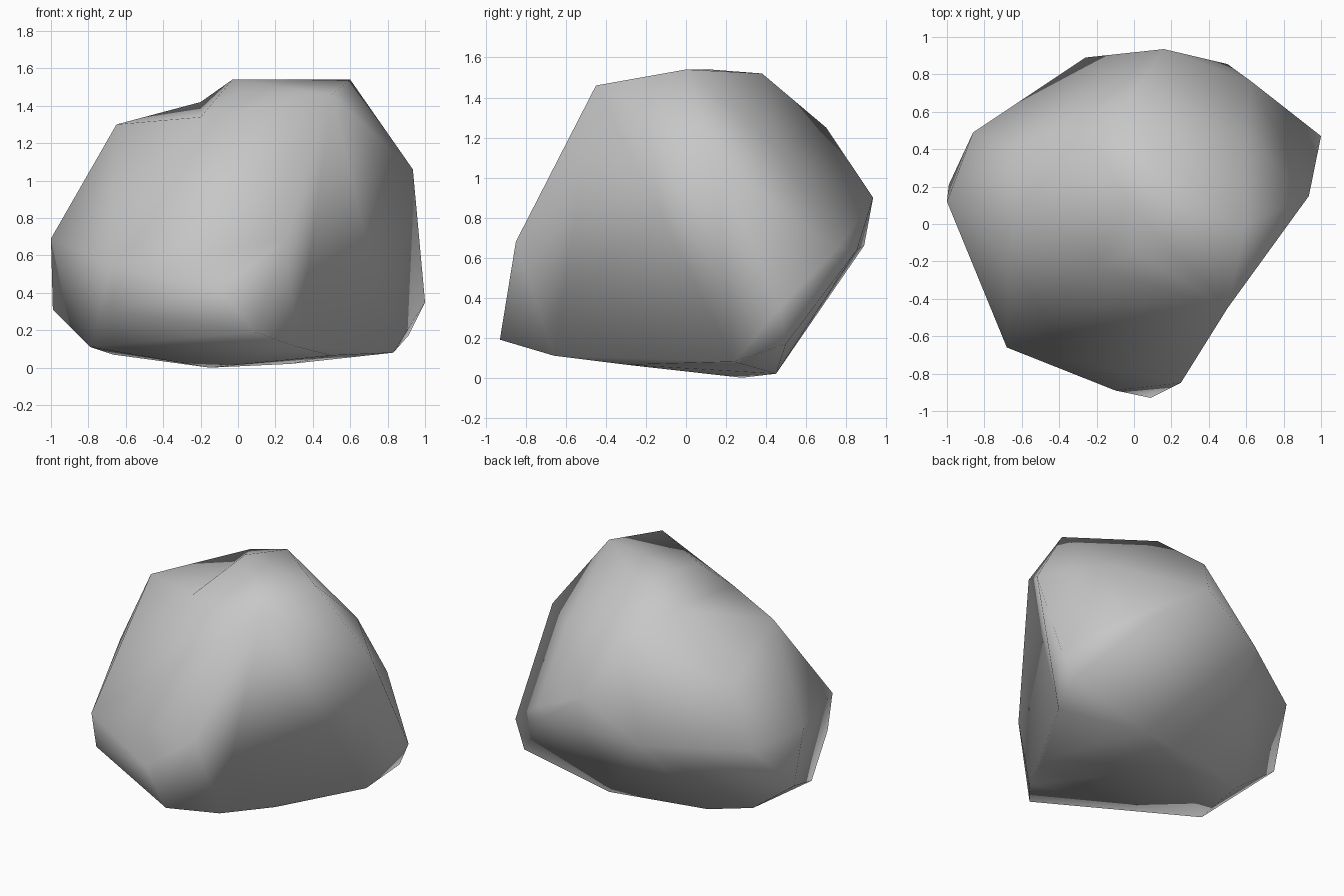
import bpy
import bmesh
from mathutils import Vector

cube = bpy.data.objects.get("Cube")
if cube:
    bpy.data.objects.remove(cube, do_unlink=True)

# One plain stone colour
stone = bpy.data.materials.new("stone_grey")
grey = (0.57, 0.57, 0.57, 1)
stone.diffuse_color = grey
stone.use_nodes = True
stone.node_tree.nodes["Principled BSDF"].inputs["Base Color"].default_value = grey

# Named corners beside the chipped notch and the flank
ledge, chip, crest = (-.65, -.04, 1.3), (-.2, -.24, 1.34), (-.03, .12, 1.54)
shoulder, brow = (0, -.15, 1.475), (.5, -.45, 1.46)
prow, keel, hip = (.25, -.85, .68), (.32, -.66, .11), (.935, .15, 1.06)

# Corners of the boulder, ring by ring
base = [(-.15, .28, 0), (.28, .45, .02), (-.67, .21, .07), (.83, .24, .08),
        (-.4, .33, .035), keel, (.5, -.3, .065), (.09, -.93, .19),
        (-.67, -.62, .3), (-.79, -.27, .11), (.91, .5, .17)]
waist = [(-.99, .21, .31), (1, .47, .35), (-.68, -.66, .55), (-.1, -.89, .42),
         prow, (-1, .12, .69), (-.86, .49, .63),
         (-.26, .89, .66), (.5, .855, .64), (.63, .76, .65), (.16, .935, .9)]
crown = [hip, (-.65, .4, 1.0), (0, .7, 1.25), (.6, .47, 1.13), (-.2, .42, 1.42),
         (.12, .38, 1.52), (.6, 0, 1.54), ledge, chip, crest, shoulder, brow]

# Wrap the corners in a faceted skin
bm = bmesh.new()
for point in base + waist + crown:
    bm.verts.new(point)
bmesh.ops.convex_hull(bm, input=bm.verts[:])
bmesh.ops.delete(bm, geom=[v for v in bm.verts if not v.link_faces], context='VERTS')


def fold_in(start, end):
    """Turn the ridge between two corners into a valley across it."""
    ends = [min(bm.verts, key=lambda v: (v.co - Vector(p)).length) for p in (start, end)]
    ridge = bm.edges.get(ends)
    if ridge:
        bmesh.ops.rotate_edges(bm, edges=[ridge], use_ccw=False)


# Notch in the upper edge, then the hollow flank
for start, end in [(ledge, shoulder), (ledge, crest), (prow, hip), (keel, hip)]:
    fold_in(start, end)

# Smooth weathered surface
bmesh.ops.recalc_face_normals(bm, faces=bm.faces[:])
for face in bm.faces:
    face.smooth = True
mesh = bpy.data.meshes.new("boulder")
bm.to_mesh(mesh)
bm.free()
mesh.materials.append(stone)
bpy.context.collection.objects.link(bpy.data.objects.new("boulder", mesh))
